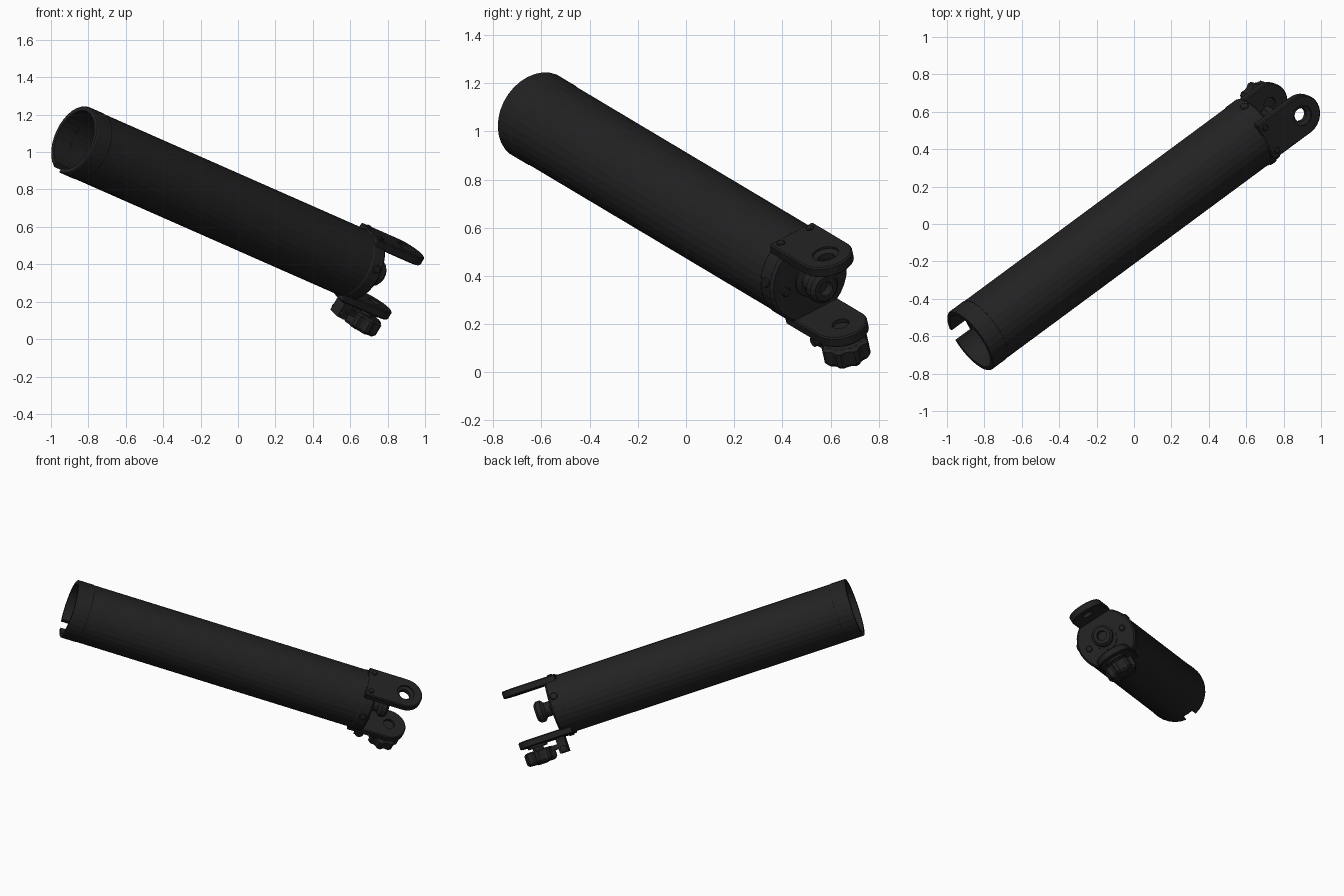
import bpy, bmesh, math
from mathutils import Vector, Matrix

if "Cube" in bpy.data.objects:
    bpy.data.objects.remove(bpy.data.objects["Cube"])

# Local frame: x = across the two lugs, y = sideways, z = along the tube axis
D = Vector((0.758, 0.560, -0.334)).normalized()
U = Vector((0.505, -0.181, 0.844))
U = (U - D * U.dot(D)).normalized()
W = D.cross(U)
FRAME = Matrix.Translation((0, 0.022, 0.68)) @ Matrix((U, W, D)).transposed().to_4x4()

dark = bpy.data.materials.new("dark_metal")
dark.diffuse_color = (0.016, 0.016, 0.016, 1)
dark.use_nodes = True
dark.node_tree.nodes["Principled BSDF"].inputs["Base Color"].default_value = dark.diffuse_color


def add(name, bm, place=Matrix(), helper=False):
    bmesh.ops.recalc_face_normals(bm, faces=bm.faces)
    me = bpy.data.meshes.new(name)
    bm.to_mesh(me)
    bm.free()
    ob = bpy.data.objects.new(name, me)
    bpy.context.collection.objects.link(ob)
    ob.matrix_world = FRAME @ place
    me.materials.append(dark)
    ob.hide_render = helper
    if helper:
        ob.display_type = 'WIRE'
    return ob


def lathe(name, profile, sides, place=Matrix(), helper=False, lobe=1.0):
    """Closed (radius, height) outline turned about z; lobe < 1 pulls in alternate pairs of sides."""
    bm = bmesh.new()
    rows = []
    for r, h in profile:
        if r == 0:
            rows.append([bm.verts.new((0, 0, h))])
            continue
        row = []
        for i in range(sides):
            a = 2 * math.pi * i / sides
            k = lobe if i % 4 > 1 else 1
            row.append(bm.verts.new((r * k * math.cos(a), r * k * math.sin(a), h)))
        rows.append(row)
    for n, a in enumerate(rows):
        b = rows[(n + 1) % len(rows)]
        if len(a) == 1 and len(b) == 1:
            continue
        for i in range(sides):
            j = (i + 1) % sides
            quad = [a[i % len(a)], a[j % len(a)], b[j % len(b)], b[i % len(b)]]
            bm.faces.new(list(dict.fromkeys(quad)))
    return add(name, bm, place, helper)


def disc(name, r, h0, h1, sides=20, place=Matrix(), helper=False, bevel=0.0):
    return lathe(name, [(0, h0), (r, h0), (r, h1 - bevel), (r - bevel, h1), (0, h1)],
                 sides, place, helper)


def box(name, lo, hi, helper=False):
    bm = bmesh.new()
    bmesh.ops.create_cube(bm, size=1)
    for v in bm.verts:
        v.co = [l + (c + 0.5) * (h - l) for l, h, c in zip(lo, hi, v.co)]
    return add(name, bm, helper=helper)


def cut(ob, cutter):
    m = ob.modifiers.new("cut", 'BOOLEAN')
    m.operation = 'DIFFERENCE'
    m.solver = 'EXACT'
    m.object = cutter


def across(t, sign):
    """Places a part with its own z pointing outward through a lug, at axis position t."""
    return Matrix.Translation((0, 0, t)) @ Matrix.Rotation(sign * math.pi / 2, 4, 'Y')


# Hollow tube, closed at the lower end, with a slot in the open rim
R, OPEN, END, PIN = 0.19, -1.156, 0.88, 1.058
tube = lathe("tube", [(R, OPEN + 0.105), (R, 0.795), (0, 0.795), (0, 0.76),
                      (0.165, 0.76), (0.165, OPEN + 0.105)], 32)
collar = lathe("open_end_collar", [(0.166, OPEN), (0.188, OPEN), (0.192, OPEN + 0.006),
               (0.192, OPEN + 0.1), (0.187, OPEN + 0.108), (0.166, OPEN + 0.108)], 32)
cut(collar, box("slot_cutter", (-0.3, -0.036, OPEN - 0.1), (-0.1, 0.036, OPEN + 0.13), True))

# End cap and central fitting
lathe("end_cap", [(0, 0.79), (0.186, 0.79), (0.193, 0.802), (0.193, 0.868),
                  (0.182, END), (0, END)], 32)
lathe("end_fitting", [(0, 0.87), (0.075, 0.87), (0.075, 0.888), (0.048, 0.895), (0.048, 0.935),
                      (0.07, 0.955), (0.07, 0.985), (0.055, 1.0), (0.032, 1.0),
                      (0.032, 0.96), (0, 0.96)], 16)

# Two lugs with countersunk pin holes
LW = 0.112
for side, sign in (("upper", 1), ("lower", -1)):
    outline = [(-LW, 0.80), (LW, 0.80)]
    outline += [(LW * math.cos(a), PIN + LW * math.sin(a))
                for a in (math.pi * i / 16 for i in range(17))]
    bm = bmesh.new()
    face = bm.faces.new([bm.verts.new((sign * 0.148, y, z)) for y, z in outline])
    new = bmesh.ops.extrude_face_region(bm, geom=[face])["geom"]
    bmesh.ops.translate(bm, vec=(sign * 0.048, 0, 0),
                        verts=[v for v in new if isinstance(v, bmesh.types.BMVert)])
    lug = add(side + "_lug", bm)
    bev = lug.modifiers.new("soft_edges", 'BEVEL')
    bev.width = 0.006
    bev.segments = 1
    cut(lug, lathe(side + "_hole_cutter", [(0, 0.1), (0.037, 0.1), (0.037, 0.175),
                   (0.056, 0.186), (0.056, 0.22), (0, 0.22)], 20, across(PIN, sign), True))
    for y in (-0.075, 0.075):
        disc(side + "_lug_bolt", 0.018, 0.18, 0.204, 12,
             Matrix.Translation((0, y, 0)) @ across(0.835, sign), bevel=0.004)

# Cap screws: on both flanks and on the end face
for sign in (1, -1):
    turn = Matrix.Rotation(sign * math.radians(72), 4, 'Z')
    disc("side_screw", 0.024, 0.17, 0.2, 12, turn @ across(0.838, 1), bevel=0.005)
    disc("face_screw", 0.02, 0.87, 0.892, 12,
         Matrix.Translation((0, sign * 0.125, 0)), bevel=0.004)

# Clamp knob below the lower lug, with stem and retaining bracket
under = across(PIN, -1)
disc("knob_stem", 0.036, 0.165, 0.24, 16, under)
disc("knob_washer", 0.065, 0.196, 0.21, 20, under)
lathe("knob", [(0, 0.228), (0.085, 0.228), (0.102, 0.238), (0.102, 0.298),
               (0.088, 0.314), (0, 0.314)], 32, under, lobe=0.88)
disc("knob_centre", 0.035, 0.31, 0.32, 16, under)
box("bracket_leg", (-0.295, -0.045, 0.872), (-0.18, 0.045, 0.93))
box("bracket_arm", (-0.262, -0.036, 0.92), (-0.232, 0.036, 1.0))
disc("bracket_pin", 0.022, -0.06, 0.06, 12,
     Matrix.Translation((-0.272, 0, 0.9)) @ Matrix.Rotation(math.pi / 2, 4, 'X'))
